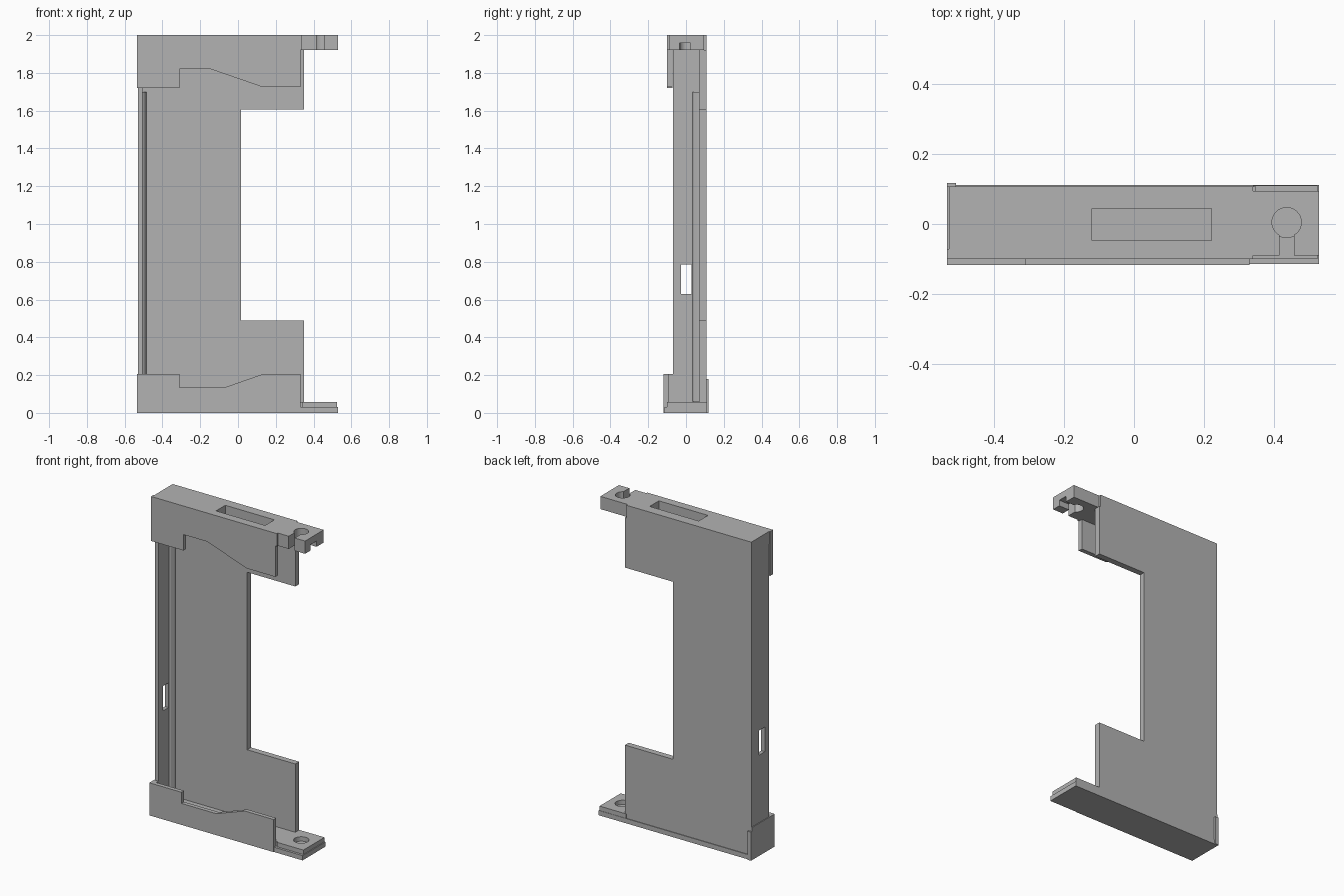
import bpy, bmesh, math

if "Cube" in bpy.data.objects:
    bpy.data.objects.remove(bpy.data.objects["Cube"], do_unlink=True)

grey = bpy.data.materials.new("plain_grey")
grey.use_nodes = True
grey.diffuse_color = (0.45, 0.45, 0.45, 1)
grey.node_tree.nodes["Principled BSDF"].inputs["Base Color"].default_value = grey.diffuse_color


def prism(name, outline, axis, lo, hi):
    """Extrude a 2D outline along y (outline is x, z) or z (outline is x, y)."""
    place = (lambda a, b, t: (a, t, b)) if axis == "y" else (lambda a, b, t: (a, b, t))
    bm = bmesh.new()
    low = [bm.verts.new(place(a, b, lo)) for a, b in outline]
    high = [bm.verts.new(place(a, b, hi)) for a, b in outline]
    bm.faces.new(low)
    bm.faces.new(high)
    for i in range(len(outline)):
        j = (i + 1) % len(outline)
        bm.faces.new((low[i], low[j], high[j], high[i]))
    bmesh.ops.recalc_face_normals(bm, faces=bm.faces)
    mesh = bpy.data.meshes.new(name)
    bm.to_mesh(mesh)
    bm.free()
    mesh.materials.append(grey)
    obj = bpy.data.objects.new(name, mesh)
    bpy.context.collection.objects.link(obj)
    return obj


def box(name, x, y, z):
    return prism(name, [(x[0], y[0]), (x[1], y[0]), (x[1], y[1]), (x[0], y[1])], "z", *z)


def disc(name, x, y, r, z, n=40):
    ring = [(x + r * math.cos(k * math.tau / n), y + r * math.sin(k * math.tau / n)) for k in range(n)]
    return prism(name, ring, "z", *z)


def cut(obj, cutter):
    cutter.hide_render = True
    mod = obj.modifiers.new("cut", "BOOLEAN")
    mod.operation, mod.solver, mod.object = "DIFFERENCE", "EXACT", cutter
    bpy.context.view_layer.objects.active = obj
    bpy.ops.object.modifier_apply(modifier=mod.name)
    bpy.data.objects.remove(cutter, do_unlink=True)


LEFT, ARM, TIP = -0.53, 0.35, 0.53

# C-shaped back plate
prism("back_plate", [(LEFT, 0.03), (ARM, 0.03), (ARM, 0.488), (0.015, 0.488), (0.015, 1.605),
                     (ARM, 1.605), (ARM, 1.92), (LEFT, 1.92)], "y", 0.07, 0.108)

# Side wall with its small window and the inner corner rib
wall = box("side_wall", (LEFT, -0.505), (-0.07, 0.07), (0.03, 1.92))
cut(wall, box("window_cutter", (-0.6, -0.45), (-0.027, 0.03), (0.63, 0.785)))
prism("corner_rib", [(-0.505, 0.035), (-0.495, 0.042), (-0.485, 0.06), (-0.485, 0.07), (-0.505, 0.07)],
      "z", 0.06, 1.7)

# Top slab with a long slot
slab = box("top_slab", (LEFT, 0.34), (-0.1, 0.108), (1.92, 2.0))
cut(slab, box("slot_cutter", (-0.12, 0.222), (-0.047, 0.045), (1.9, 2.1)))

# Top clamp tab: keyhole opening to the front, channel under the outer prong
clamp = box("top_clamp", (0.34, TIP), (-0.09, 0.095), (1.92, 2.0))
cut(clamp, disc("keyhole_cutter", 0.437, 0.005, 0.042, (1.9, 2.1)))
cut(clamp, box("keyway_cutter", (0.416, 0.458), (-0.2, 0), (1.9, 2.1)))
cut(clamp, box("channel_cutter", (0.45, 0.6), (-0.035, 0.025), (1.9, 1.957)))

# Stepped front skirts
prism("top_skirt", [(-0.535, 1.72), (-0.31, 1.72), (-0.31, 1.82), (-0.145, 1.82), (0.13, 1.725),
                    (0.33, 1.725), (0.33, 2.0), (-0.535, 2.0)], "y", -0.1, -0.072)
prism("bottom_skirt", [(-0.535, 0), (0.33, 0), (0.33, 0.205), (0.13, 0.205), (-0.07, 0.135),
                       (-0.31, 0.135), (-0.31, 0.205), (-0.535, 0.205)], "y", -0.118, -0.092)
box("skirt_corner", (-0.535, -0.505), (-0.092, -0.07), (0.03, 0.205))

# Bottom cap: floor, inner step, side cover and back post
box("bottom_floor", (-0.535, TIP), (-0.115, 0.112), (0, 0.03))
box("inner_floor", (LEFT, 0.34), (-0.092, 0.07), (0.03, 0.058))
box("side_cover", (-0.535, LEFT), (-0.092, 0.108), (0.03, 0.205))
box("back_post", (-0.535, -0.51), (0.108, 0.118), (0, 0.18))

# Bottom tab with a blind round hole
tab = box("bottom_tab", (0.34, 0.525), (-0.1, 0.11), (0.03, 0.058))
cut(tab, disc("tab_hole_cutter", 0.437, 0.005, 0.044, (0.0, 0.1)))
